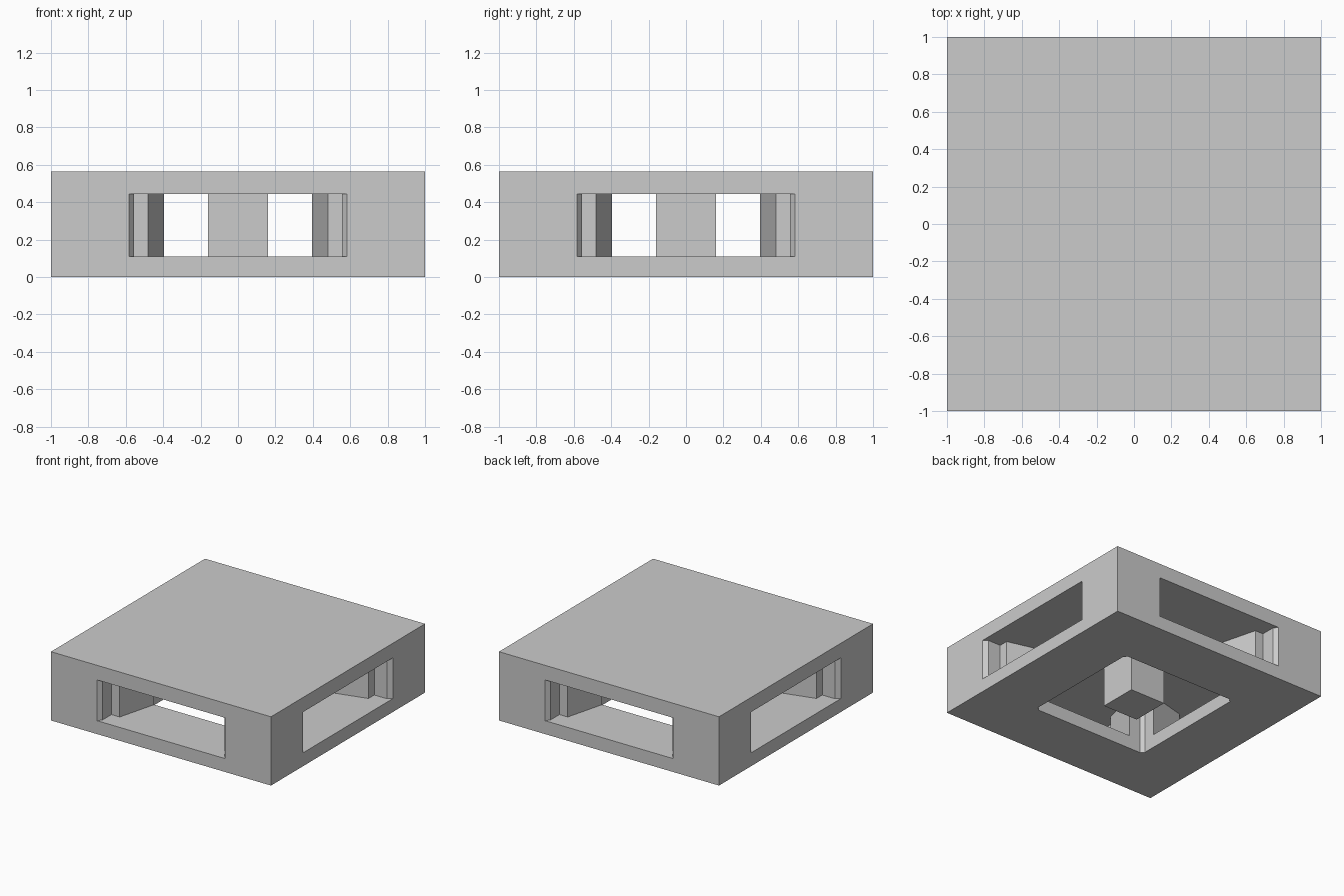
import bpy, bmesh
from mathutils import Matrix, Vector

default = bpy.data.objects.get("Cube")
if default:
    bpy.data.objects.remove(default, do_unlink=True)

HEIGHT, FLOOR, CEILING = 0.565, 0.11, 0.445
HOLE, CHAMFER, POST = 0.525, 0.027, 0.16

grey = bpy.data.materials.new("light_grey")
grey.use_nodes = True
colour = (0.6, 0.6, 0.6, 1)
grey.diffuse_color = colour
grey.node_tree.nodes["Principled BSDF"].inputs["Base Color"].default_value = colour


def four_fold(points):
    """Repeat one side's outline around the four sides."""
    return [Matrix.Rotation(i * 1.5707963268, 2) @ Vector(p)
            for i in range(4) for p in points]


def prism(name, outline, z0, z1):
    bm = bmesh.new()
    base = bm.faces.new([bm.verts.new((p[0], p[1], z0)) for p in outline])
    top = bmesh.ops.extrude_face_region(bm, geom=[base])["geom"]
    bmesh.ops.translate(bm, vec=(0, 0, z1 - z0),
                        verts=[v for v in top if isinstance(v, bmesh.types.BMVert)])
    bmesh.ops.recalc_face_normals(bm, faces=bm.faces)
    mesh = bpy.data.meshes.new(name)
    bm.to_mesh(mesh)
    bm.free()
    mesh.materials.append(grey)
    obj = bpy.data.objects.new(name, mesh)
    bpy.context.collection.objects.link(obj)
    return obj


def cut(target, cutter):
    cutter.hide_render = True
    mod = target.modifiers.new("cut", 'BOOLEAN')
    mod.operation, mod.solver, mod.object = 'DIFFERENCE', 'EXACT', cutter
    bpy.context.view_layer.objects.active = target
    bpy.ops.object.modifier_apply(modifier=mod.name)
    bpy.data.objects.remove(cutter, do_unlink=True)


# Solid pallet block
block = prism("pallet_block", four_fold([(-1, -1)]), 0, HEIGHT)

# Fork openings on all sides, joined in the middle; stepped, tapering jambs
jamb = [(-0.395, -HOLE), (-0.48, -0.85), (-0.555, -0.85),
        (-0.555, -0.965), (-0.582, -1), (-0.582, -1.1)]
corner = [(-HOLE, -HOLE + CHAMFER), (-HOLE + CHAMFER, -HOLE)]
side = corner + jamb + [(-x, y) for x, y in reversed(jamb)]
cut(block, prism("fork_opening_cutter", four_fold(side), FLOOR, CEILING))

# Square hole through the base, with small corner chamfers
cut(block, prism("base_hole_cutter", four_fold(corner), -0.1, 0.2))

# Centre post hanging from the deck
prism("centre_post", four_fold([(-POST, -POST)]), 0, CEILING)
